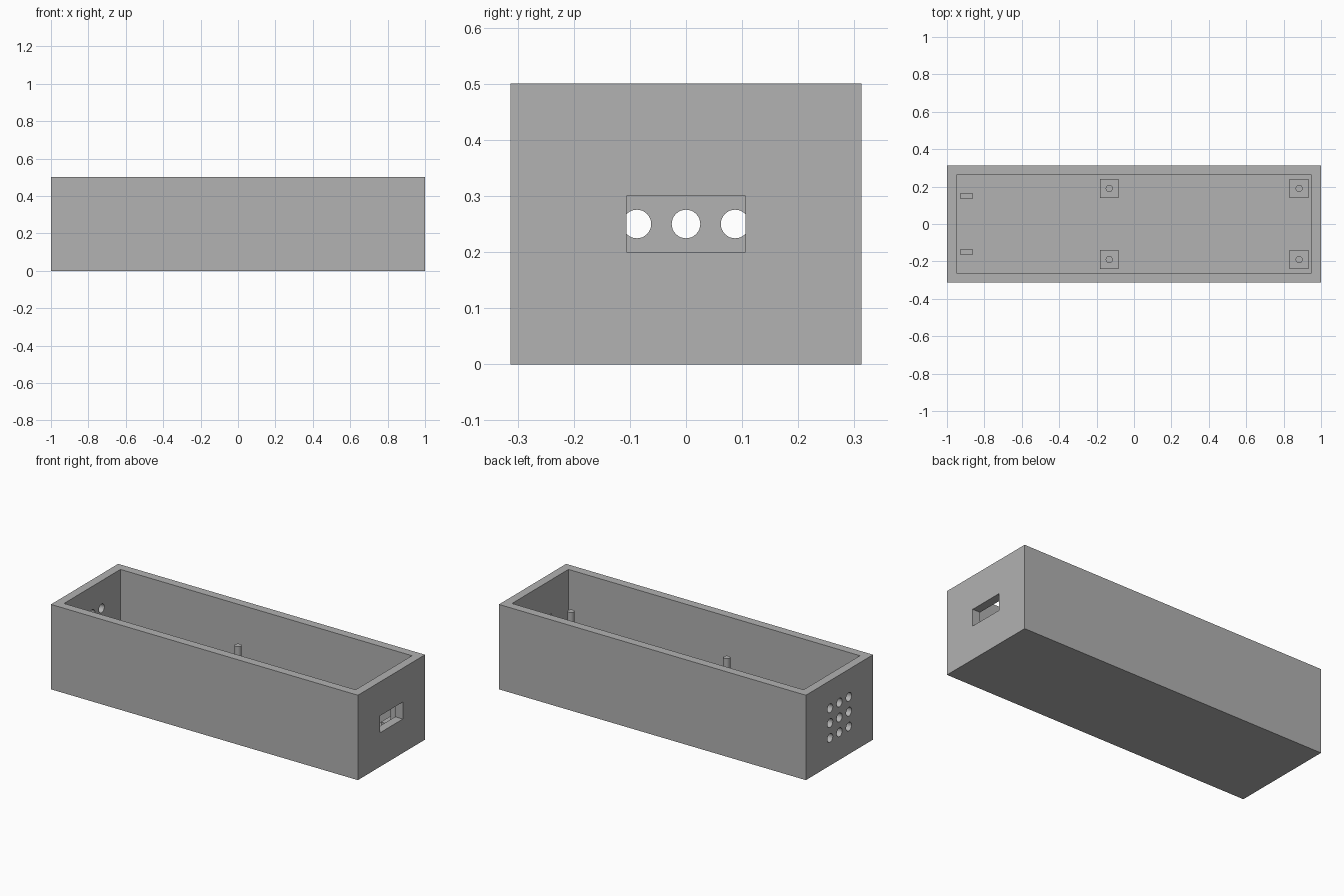
import bpy
import math

if "Cube" in bpy.data.objects:
    bpy.data.objects.remove(bpy.data.objects["Cube"])

grey = bpy.data.materials.new("grey plastic")
grey.diffuse_color = (0.445, 0.445, 0.445, 1)
grey.use_nodes = True
grey.node_tree.nodes["Principled BSDF"].inputs["Base Color"].default_value = grey.diffuse_color

W, D, H, WALL = 2.0, 0.625, 0.5, 0.05


def finish(obj, name):
    obj.name = name
    obj.data.materials.append(grey)
    return obj


def box(name, lo, hi):
    """Box between two opposite corners."""
    bpy.ops.mesh.primitive_cube_add(size=1, location=[(a + b) / 2 for a, b in zip(lo, hi)])
    obj = bpy.context.object
    obj.scale = [b - a for a, b in zip(lo, hi)]
    bpy.ops.object.transform_apply(location=False, rotation=False, scale=True)
    return finish(obj, name)


def rod(name, r, depth, loc, rot=(0, 0, 0)):
    bpy.ops.mesh.primitive_cylinder_add(vertices=32, radius=r, depth=depth, location=loc, rotation=rot)
    return finish(bpy.context.object, name)


# Open tray body, to be hollowed and pierced
body = box("enclosure_body", (-W / 2, -D / 2, 0), (W / 2, D / 2, H))
cutters = [
    box("cavity_cutter", (-W / 2 + WALL, -D / 2 + WALL, WALL), (W / 2 - WALL, D / 2 - WALL, H + 0.1)),
    box("port_cutter", (W / 2 - 0.08, -0.106, 0.2), (W / 2 + 0.05, 0.106, 0.3)),
]

# Grid of nine round vents in the left wall
for i in (-1, 0, 1):
    for j in (-1, 0, 1):
        cutters.append(rod("vent_cutter", 0.0255, 0.16,
                           (-W / 2 + 0.025, i * 0.0875, 0.25 + j * 0.0875), (0, math.pi / 2, 0)))

for c in cutters:
    mod = body.modifiers.new(c.name, 'BOOLEAN')
    mod.operation = 'DIFFERENCE'
    mod.solver = 'EXACT'
    mod.object = c

# Bake the cuts and remove the helpers
bpy.context.view_layer.objects.active = body
for mod in list(body.modifiers):
    bpy.ops.object.modifier_apply(modifier=mod.name)
for c in cutters:
    bpy.data.objects.remove(c, do_unlink=True)

for s in (-1, 1):
    # Square standoffs with round locating pegs
    for x in (-0.1325, 0.8825):
        y = s * 0.19
        box("standoff_block", (x - 0.05, y - 0.05, WALL), (x + 0.05, y + 0.05, 0.125))
        rod("standoff_peg", 0.01875, 0.18, (x, y, 0.21))
        bpy.ops.object.shade_smooth_by_angle()
    # Small retaining tabs behind the vents
    y = s * 0.15
    box("retaining_tab", (-0.93, y - 0.0125, WALL), (-0.86, y + 0.0125, 0.15))
